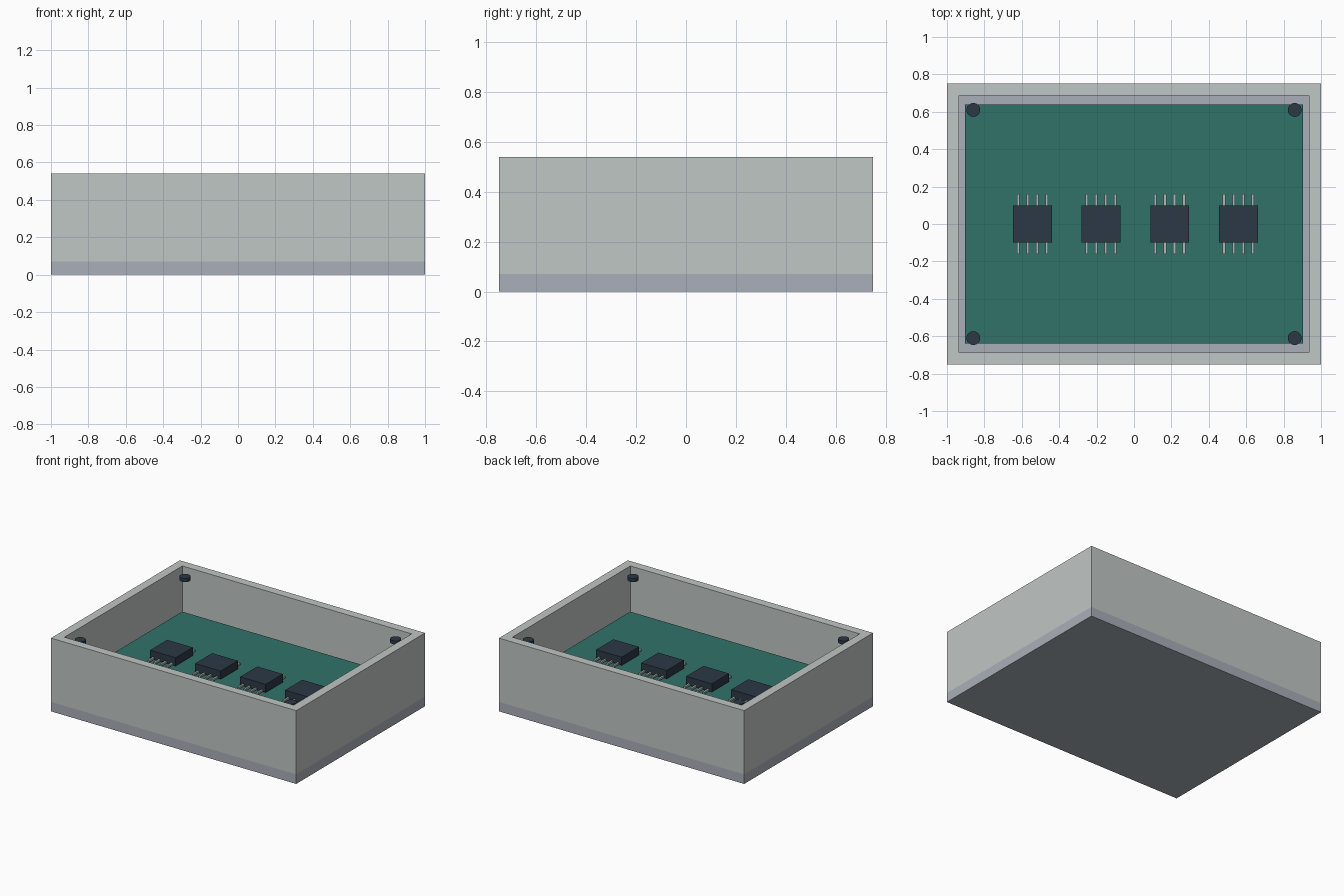
import bpy, bmesh
from mathutils import Matrix, Vector

if "Cube" in bpy.data.objects:
    bpy.data.objects.remove(bpy.data.objects["Cube"])


def material(name, color):
    m = bpy.data.materials.new(name)
    m.diffuse_color = (*color, 1)
    m.use_nodes = True
    m.node_tree.nodes["Principled BSDF"].inputs["Base Color"].default_value = m.diffuse_color
    return m


SHELL = material("shell_grey", (0.53, 0.57, 0.56))
BASE = material("base_grey", (0.40, 0.43, 0.48))
GREEN = material("board_green", (0.03, 0.17, 0.14))
DARK = material("dark_plastic", (0.025, 0.04, 0.06))
METAL = material("pin_metal", (0.45, 0.47, 0.48))


def add_box(bm, x0, x1, y0, y1, z0, z1):
    size = Vector((x1 - x0, y1 - y0, z1 - z0))
    mid = Vector((x0 + x1, y0 + y1, z0 + z1)) / 2
    bmesh.ops.create_cube(bm, size=1, matrix=Matrix.Translation(mid) @ Matrix.Diagonal((*size, 1)))


def finish(bm, name, mat):
    me = bpy.data.meshes.new(name)
    bm.to_mesh(me)
    bm.free()
    me.materials.append(mat)
    ob = bpy.data.objects.new(name, me)
    bpy.context.collection.objects.link(ob)
    return ob


def box(name, mat, *bounds):
    bm = bmesh.new()
    add_box(bm, *bounds)
    return finish(bm, name, mat)


def disc(name, mat, x, y, z0, z1, r):
    bm = bmesh.new()
    bmesh.ops.create_cone(bm, cap_ends=True, segments=24, radius1=r, radius2=r, depth=z1 - z0,
                          matrix=Matrix.Translation((x, y, (z0 + z1) / 2)))
    return finish(bm, name, mat)


# Floor plate
FLOOR = 0.07
box("base_plate", BASE, -1, 1, -0.75, 0.75, 0, FLOOR)

# Open wall frame: outer and inner rings bridged into a closed tube
bm = bmesh.new()
rings = []
for hx, hy, z in ((1, 0.75, FLOOR), (1, 0.75, 0.54), (0.935, 0.687, 0.54), (0.935, 0.687, FLOOR)):
    rings.append([bm.verts.new((sx * hx, sy * hy, z))
                  for sx, sy in ((-1, -1), (1, -1), (1, 1), (-1, 1))])
for k in range(4):
    a, b = rings[k], rings[(k + 1) % 4]
    for i in range(4):
        j = (i + 1) % 4
        bm.faces.new((a[i], a[j], b[j], b[i]))
bmesh.ops.recalc_face_normals(bm, faces=bm.faces)
finish(bm, "wall_frame", SHELL)

# Circuit board
BOARD = 0.23
box("circuit_board", GREEN, -0.903, 0.903, -0.64, 0.64, BOARD - 0.04, BOARD)

# Chips with four pins on each long side
for n in range(4):
    cx = -0.543 + 0.367 * n
    box(f"chip_{n + 1}", DARK, cx - 0.104, cx + 0.104, -0.1, 0.1, BOARD + 0.006, 0.297)
    bm = bmesh.new()
    for side in (-1, 1):
        for k in range(4):
            px = cx + 0.051 * (k - 1.5)
            y0, y1 = sorted((side * 0.095, side * 0.16))
            add_box(bm, px - 0.007, px + 0.007, y0, y1, 0.238, 0.252)
    finish(bm, f"chip_pins_{n + 1}", METAL)

# Corner screw heads near the rim, and board supports below
for sx in (-1, 1):
    for sy in (-1, 1):
        tag = ("left" if sx < 0 else "right") + ("_front" if sy < 0 else "_back")
        disc("screw_" + tag, DARK, sx * 0.859, sy * 0.61, 0.488, 0.514, 0.037)
        disc("standoff_" + tag, BASE, sx * 0.859, sy * 0.61, FLOOR, BOARD - 0.04, 0.03)
